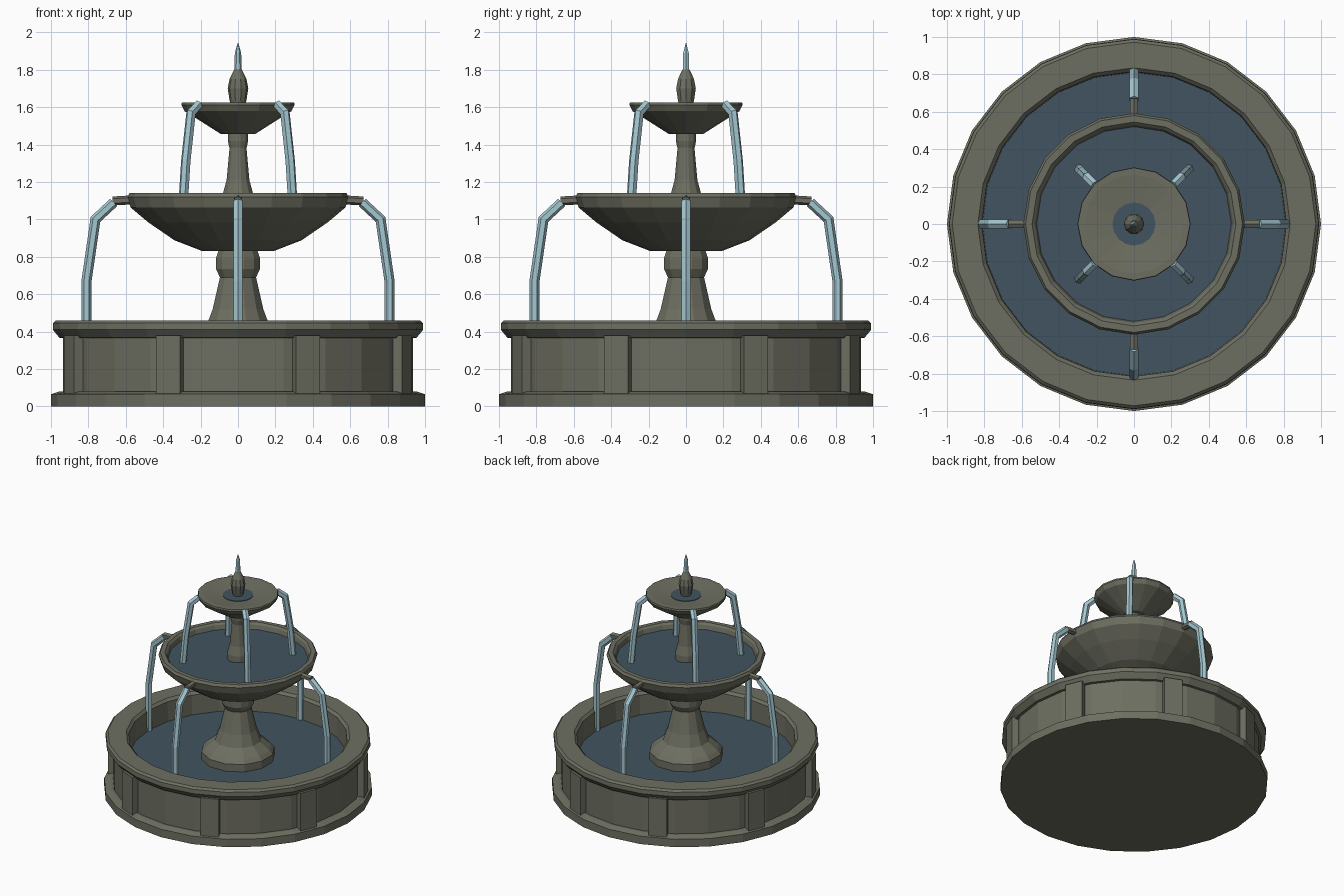
import bpy, bmesh
from math import pi, cos, sin, radians
from mathutils import Vector, Matrix

cube = bpy.data.objects.get("Cube")
if cube:
    bpy.data.objects.remove(cube, do_unlink=True)


def material(name, colour):
    m = bpy.data.materials.new(name)
    m.use_nodes = True
    m.diffuse_color = (*colour, 1)
    m.node_tree.nodes["Principled BSDF"].inputs["Base Color"].default_value = (*colour, 1)
    return m


STONE = material("weathered_stone", (0.155, 0.158, 0.12))
WATER = material("pool_water", (0.053, 0.087, 0.118))
STREAM = material("falling_water", (0.37, 0.57, 0.63))


def finish(name, bm, mat):
    bmesh.ops.remove_doubles(bm, verts=bm.verts, dist=1e-5)
    bmesh.ops.recalc_face_normals(bm, faces=bm.faces)
    mesh = bpy.data.meshes.new(name)
    bm.to_mesh(mesh)
    bm.free()
    mesh.materials.append(mat)
    ob = bpy.data.objects.new(name, mesh)
    bpy.context.collection.objects.link(ob)
    return ob


def bridge(bm, a, b):
    n = len(a)
    for i in range(n):
        j = (i + 1) % n
        bm.faces.new((a[i], a[j], b[j], b[i]))


def lathe(name, profile, sides, mat, turn=0.0):
    """Revolve (radius, z) points; both ends are capped."""
    bm = bmesh.new()
    rings = []
    for r, z in profile:
        rings.append([bm.verts.new((r * cos(turn + 2 * pi * i / sides),
                                    r * sin(turn + 2 * pi * i / sides), z))
                      for i in range(sides)])
    for a, b in zip(rings, rings[1:]):
        bridge(bm, a, b)
    bm.faces.new(rings[0])
    bm.faces.new(rings[-1])
    return finish(name, bm, mat)


def tube(name, path, radius, angle, mat, sides=6):
    """Sweep a mitred tube along (radius, z) points, turned to an angle about z."""
    pts = [Vector((r, 0, z)) for r, z in path]
    bm = bmesh.new()
    rings = []
    for k, p in enumerate(pts):
        d_in = (p - pts[k - 1]).normalized() if k else (pts[1] - p).normalized()
        d_out = (pts[k + 1] - p).normalized() if k < len(pts) - 1 else d_in
        t = (d_in + d_out).normalized()
        n = Vector((-t.z, 0, t.x)) / max(t.dot(d_in), 0.5)
        rings.append([bm.verts.new(p + n * radius * cos(2 * pi * i / sides)
                                   + Vector((0, radius * sin(2 * pi * i / sides), 0)))
                      for i in range(sides)])
    for a, b in zip(rings, rings[1:]):
        bridge(bm, a, b)
    bm.faces.new(rings[0])
    bm.faces.new(rings[-1])
    bm.transform(Matrix.Rotation(angle, 4, 'Z'))
    return finish(name, bm, mat)


# Ground basin: plinth, recessed wall, moulded rim and inner wall
lathe("basin", [(1, 0), (1, .065), (.955, .08), (.935, .08), (.935, .365),
                (.955, .367), (.99, .41), (.988, .445), (.972, .46),
                (.835, .46), (.815, .44), (.81, .25)], 24, STONE)

# Eight pilasters dividing the wall into panels
for k in range(8):
    bm = bmesh.new()
    bmesh.ops.create_cube(bm, size=1)
    bm.transform(Matrix.Rotation(radians(22.5 + 45 * k), 4, 'Z')
                 @ Matrix.Translation((.935, 0, .22))
                 @ Matrix.Diagonal((.085, .14, .32, 1)))
    finish(f"pilaster_{k + 1}", bm, STONE)

lathe("basin_water", [(.812, .26), (.812, .28)], 24, WATER)

# Lower pedestal
lathe("lower_pedestal", [(.275, .26), (.275, .34), (.25, .37), (.175, .43),
                         (.14, .52), (.1, .69), (.122, .735), (.122, .79),
                         (.105, .84)], 12, STONE, radians(15))

# Middle bowl with its pool
lathe("middle_bowl", [(.19, .83), (.34, .888), (.48, .984), (.575, 1.064),
                      (.592, 1.12), (.58, 1.14), (.545, 1.14), (.53, 1.125),
                      (.515, 1.07)], 20, STONE)
lathe("middle_water", [(.518, 1.075), (.521, 1.09)], 20, WATER)

# Upper pedestal
lathe("upper_pedestal", [(.085, 1.08), (.083, 1.14), (.063, 1.21), (.047, 1.38),
                         (.056, 1.42), (.056, 1.47)], 12, STONE, radians(15))

# Upper bowl with a shallow dish and its pool
lathe("upper_bowl", [(.09, 1.455), (.2, 1.525), (.285, 1.578), (.303, 1.612),
                     (.3, 1.625), (.265, 1.625), (.115, 1.608)], 16, STONE)
lathe("upper_water", [(.115, 1.6), (.115, 1.612)], 16, WATER)

# Finial and the jet above it
lathe("finial", [(.035, 1.6), (.045, 1.635), (.055, 1.7), (.045, 1.75),
                 (.028, 1.785), (.02, 1.8)], 10, STONE)
lathe("top_jet", [(.02, 1.79), (.017, 1.89), (.001, 1.945)], 6, STREAM)

# Spouts and streams: four on the axes below, four on the diagonals above
for k in range(4):
    a = k * pi / 2
    tube(f"spout_{k + 1}", [(.55, 1.105), (.67, 1.098)], .024, a, STONE)
    tube(f"lower_stream_{k + 1}", [(.665, 1.09), (.762, 1.0), (.81, .67), (.812, .27)],
         .027, a, STREAM)
    tube(f"upper_stream_{k + 1}", [(.295, 1.615), (.355, 1.57), (.395, 1.31), (.415, 1.08)],
         .026, a + pi / 4, STREAM)
